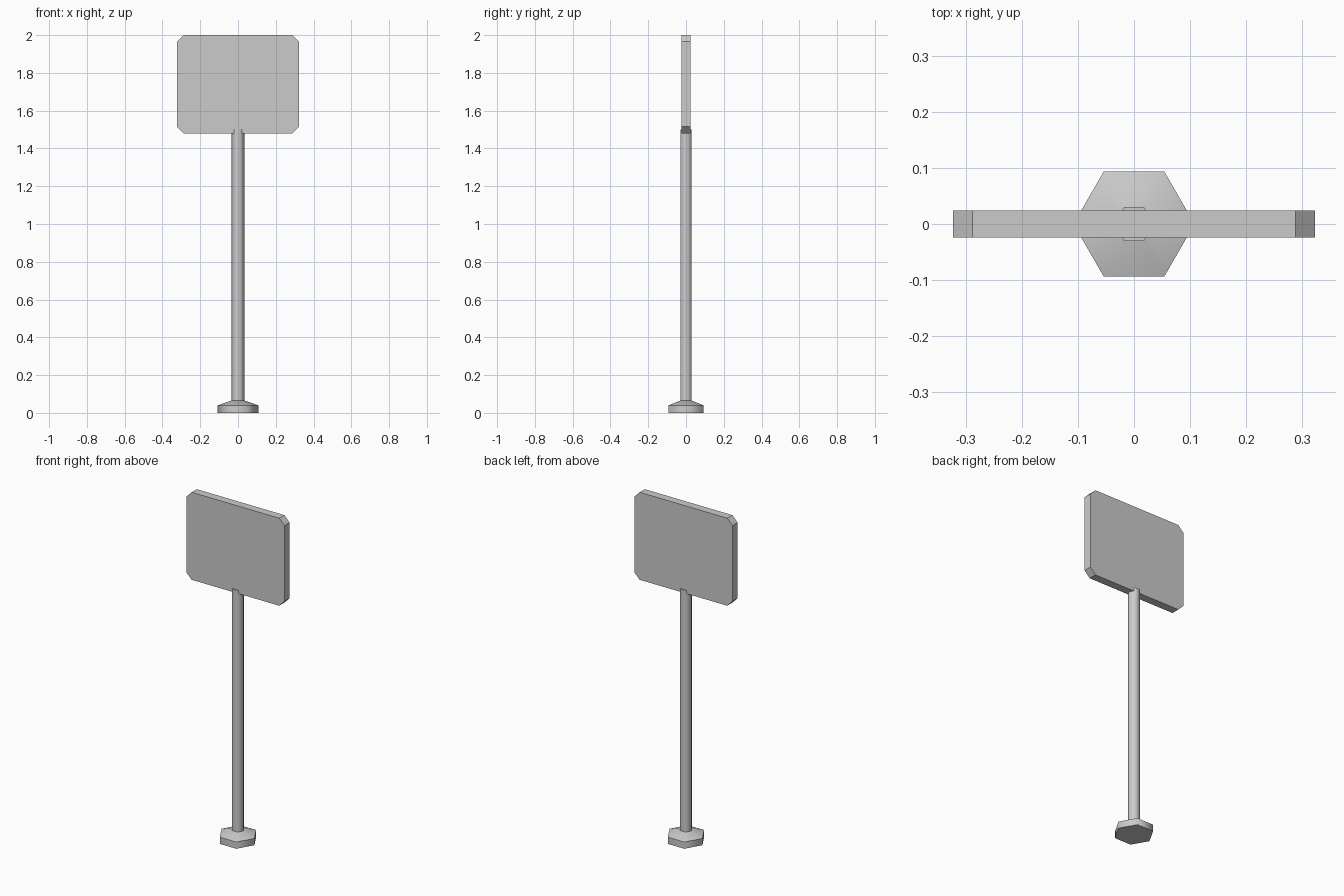
import bpy, bmesh, math

cube = bpy.data.objects.get("Cube")
if cube:
    bpy.data.objects.remove(cube, do_unlink=True)

# Single plain grey
grey = bpy.data.materials.new("plain grey")
grey.use_nodes = True
grey.diffuse_color = (0.6, 0.6, 0.6, 1)
grey.node_tree.nodes["Principled BSDF"].inputs["Base Color"].default_value = grey.diffuse_color


def make_object(name, bm):
    bmesh.ops.recalc_face_normals(bm, faces=bm.faces)
    mesh = bpy.data.meshes.new(name)
    bm.to_mesh(mesh)
    bm.free()
    mesh.materials.append(grey)
    obj = bpy.data.objects.new(name, mesh)
    bpy.context.collection.objects.link(obj)
    return obj


def hex_stack(name, profile):
    """Hexagonal solid through (radius, height) rings, rounded around its axis."""
    bm = bmesh.new()
    rings = [[bm.verts.new((r * math.cos(i * math.pi / 3), r * math.sin(i * math.pi / 3), z))
              for i in range(6)] for r, z in profile]
    for low, high in zip(rings, rings[1:]):
        for i in range(6):
            j = (i + 1) % 6
            bm.faces.new((low[i], low[j], high[j], high[i]))
    bm.faces.new(rings[0])
    bm.faces.new(rings[-1])
    obj = make_object(name, bm)
    bpy.ops.object.select_all(action="DESELECT")
    obj.select_set(True)
    bpy.context.view_layer.objects.active = obj
    bpy.ops.object.shade_smooth_by_angle(angle=math.radians(65))
    return obj


# Foot and pole
hex_stack("base", [(0.108, 0), (0.108, 0.04), (0.035, 0.065)])
hex_stack("pole", [(0.035, 0.06), (0.035, 1.5)])

# Sign board with clipped corners
half_w, half_d, bottom, top, cut = 0.323, 0.024, 1.48, 2.0, 0.035
right_side = [(half_w - cut, bottom), (half_w, bottom + cut),
              (half_w, top - cut), (half_w - cut, top)]
outline = right_side + [(-x, z) for x, z in reversed(right_side)]
bm = bmesh.new()
front = bm.faces.new([bm.verts.new((x, -half_d, z)) for x, z in outline])
extruded = bmesh.ops.extrude_face_region(bm, geom=[front], use_keep_orig=True)
back = [v for v in extruded["geom"] if isinstance(v, bmesh.types.BMVert)]
bmesh.ops.translate(bm, verts=back, vec=(0, 2 * half_d, 0))
make_object("sign_board", bm)
